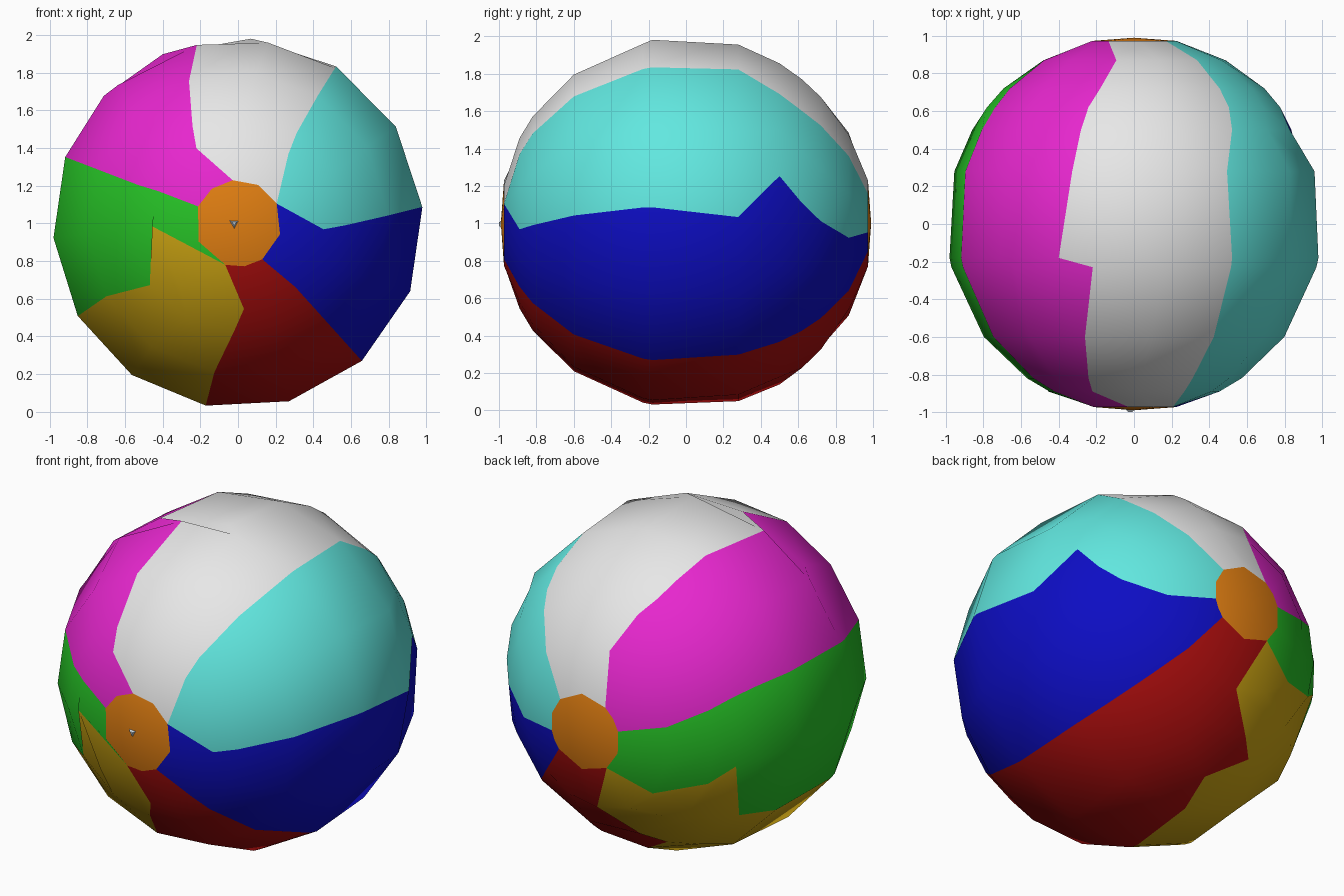
import bpy
import bmesh
from math import cos, sin, sqrt, radians
from mathutils import Vector, Matrix

default_cube = bpy.data.objects.get("Cube")
if default_cube:
    bpy.data.objects.remove(default_cube, do_unlink=True)


def make_material(name, colour):
    material = bpy.data.materials.new(name)
    material.use_nodes = True
    material.diffuse_color = (*colour, 1)
    shader = next(n for n in material.node_tree.nodes if n.type == "BSDF_PRINCIPLED")
    shader.inputs["Base Color"].default_value = (*colour, 1)
    return material


def make_object(name, bm, materials):
    mesh = bpy.data.meshes.new(name)
    bm.to_mesh(mesh)
    bm.free()
    for material in materials:
        mesh.materials.append(material)
    ball_part = bpy.data.objects.new(name, mesh)
    bpy.context.collection.objects.link(ball_part)
    return ball_part


# Panel colours, in order around the ball's front-to-back axis
panel_materials = [
    make_material("turquoise", (.12, .8, .74)),
    make_material("white", (.8, .8, .8)),
    make_material("magenta", (.8, .02, .62)),
    make_material("green", (.02, .55, .02)),
    make_material("mustard yellow", (.6, .37, .006)),
    make_material("dark red", (.4, .004, .004)),
    make_material("navy blue", (.004, .004, .55)),
    make_material("orange", (.75, .21, .006)),
]
ORANGE = len(panel_materials) - 1
valve_material = make_material("pale grey", (.6, .68, .75))

# Seam angles in degrees at each station from the front cap to the back cap
stations = [-.973, -.89, -.82, -.6, -.23, -.18, .28, .5, .62, .72, .87, .973]
seams = [
    [27, -4, -1, 3, 5, 5, 2, 17, 8, 1, -9, -12],
    [27, 54, 57, 58, 58, 58, 59, 53, 50, 49, 47, 43],
    [97, 119, 115, 109, 103, 114, 110, 109, 108, 105, 101, 126],
    [157, 158, 159, 159, 159, 159, 159, 159, 160, 162, 166, 164],
    [253, 182, 215, 209, 210, 210, 213, 215, 190, 200, 219, 231],
    [253, 274, 268, 261, 260, 260, 262, 264, 247, 253, 269, 231],
    [304, 312, 312, 312, 312, 312, 313, 313, 313, 313, 313, 320],
]
SEGMENTS = 2
CENTRE = Vector((0, 0, 1))


def ring_angles(station):
    """Angles of one ring, with each panel split into equal segments."""
    corners = [seam[station] for seam in seams]
    corners.append(corners[0] + 360)
    return [a + (b - a) * step / SEGMENTS
            for a, b in zip(corners, corners[1:]) for step in range(SEGMENTS)]


# Ball skin: rings of panel vertices on a sphere
bm = bmesh.new()
rings = []
for index, y in enumerate(stations):
    radius = sqrt(1 - y * y)
    rings.append([bm.verts.new((radius * cos(radians(a)), y, 1 + radius * sin(radians(a))))
                  for a in ring_angles(index)])

count = len(rings[0])
for near, far in zip(rings, rings[1:]):
    for i in range(count):
        j = (i + 1) % count
        face = bm.faces.new((near[i], near[j], far[j], far[i]))
        face.material_index = i // SEGMENTS

# End caps
for ring, y in ((rings[0], -.99), (rings[-1], .99)):
    tip = bm.verts.new((0, y, 1))
    for i in range(count):
        face = bm.faces.new((ring[i], ring[(i + 1) % count], tip))
        face.material_index = ORANGE

# Weld the seams that meet at the caps
bmesh.ops.remove_doubles(bm, verts=bm.verts[:], dist=.001)
bmesh.ops.recalc_face_normals(bm, faces=bm.faces[:])
for face in bm.faces:
    face.smooth = True
ball = make_object("ball_panels", bm, panel_materials)
ball.data.normals_split_custom_set_from_vertices(
    [(v.co - CENTRE).normalized() for v in ball.data.vertices])

# Inflation valve: a small three-sided stud on the front cap
bm = bmesh.new()
bmesh.ops.create_cone(bm, cap_ends=True, segments=3, radius1=.036, radius2=.012, depth=.02)
bm.transform(Matrix.Translation((-.02, -.99, 1)) @ Matrix.Rotation(radians(90), 4, "X")
             @ Matrix.Rotation(radians(180), 4, "Z"))
make_object("valve", bm, [valve_material])
